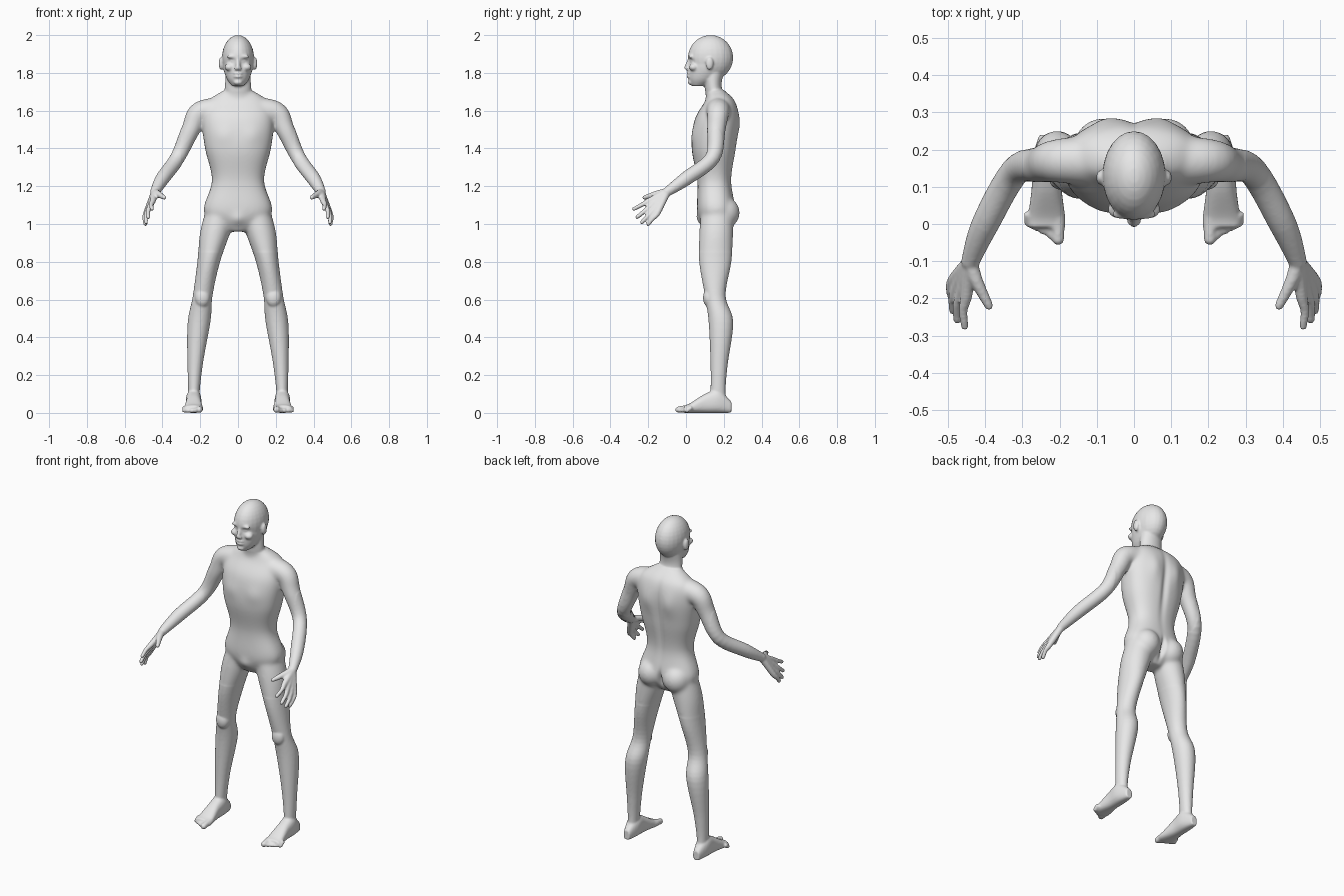
import bpy, bmesh
from math import cos, sin, pi, exp, copysign
from mathutils import Vector, Matrix

cube = bpy.data.objects.get("Cube")
if cube:
    bpy.data.objects.remove(cube, do_unlink=True)

bm = bmesh.new()
X, Y, Z = Matrix.Identity(3)
TUBE_UP = Vector((1, 2, 3)).normalized()


def spline(rows, steps=6):
    """Catmull-Rom interpolation through rows of numbers."""
    rows = [Vector(row) for row in rows]
    out = []
    for i in range(len(rows) - 1):
        start, end = rows[i], rows[i + 1]
        leave = (end - rows[max(i - 1, 0)]) / 2
        arrive = (rows[min(i + 2, len(rows) - 1)] - start) / 2
        for k in range(steps):
            t = k / steps
            s = 1 - t
            out.append(start * (s * s * (1 + 2 * t)) + leave * (t * s * s)
                       + end * (t * t * (1 + 2 * s)) - arrive * (t * t * s))
    return out + [rows[-1]]


def ring(center, u, v, power=2, count=32):
    """Superellipse around a centre."""
    points = []
    for j in range(count):
        c, s = cos(2 * pi * j / count), sin(2 * pi * j / count)
        points.append(center + u * copysign(abs(c) ** (2 / power), c)
                      + v * copysign(abs(s) ** (2 / power), s))
    return points


def skin(rings):
    """Closed surface over a series of rings."""
    loops = [[bm.verts.new(point) for point in points] for points in rings]
    count = len(loops[0])
    for low, high in zip(loops, loops[1:]):
        for j in range(count):
            k = (j + 1) % count
            bm.faces.new((low[j], low[k], high[k], high[j]))
    bm.faces.new(loops[0])
    bm.faces.new(loops[-1])


def slices(levels, middle, power=2, along=Z, across=Y):
    """Levels hold a position on the axis, half width, near and far limit."""
    rings = []
    for position, half, near, far in spline(levels.values()):
        center = along * position + across * ((near + far) / 2) + X * middle(position)
        rings.append(ring(center, X * half, across * ((far - near) / 2), power))
    skin(rings)


def blob(center, size):
    bmesh.ops.create_uvsphere(bm, u_segments=24, v_segments=16, radius=1,
                              matrix=Matrix.Translation(center) @ Matrix.Diagonal((*size, 1)))


def tube(rows):
    """Round tube through rows of x, y, z, radius, with a rounded tip."""
    path = spline(rows)
    rings = []
    for i, point in enumerate(path):
        ahead, behind = path[min(i + 1, len(path) - 1)], path[max(i - 1, 0)]
        tangent = (ahead - behind).to_3d().normalized()
        u = tangent.cross(TUBE_UP).normalized()
        rings.append(ring(point.to_3d(), u * point.w, tangent.cross(u) * point.w))
    skin(rings)
    blob(path[-1].to_3d(), [path[-1].w] * 3)


def on_axis(position):
    return 0


def leg_line(height):
    """The legs bow outwards towards the feet."""
    return .235 - height * height / 8


def foot_line(depth):
    return leg_line(0)


# Leg
slices({"hip": (1.06, .08, .08, .25),
        "groin": (.95, .08, .07, .25),
        "thigh": (.8, .06, .07, .24),
        "knee": (.62, .052, .1, .21),
        "calf": (.48, .06, .12, .25),
        "shin": (.25, .04, .13, .22),
        "ankle": (.1, .03, .13, .21),
        "heel": (.02, .03, .13, .23)}, leg_line)
knee = .61
blob((leg_line(knee), .12, knee), (.04, .03, .05))
blob((.085, .2, 1.06), (.08, .085, .085))

# Foot
slices({"heel": (.24, .02, 0, .06),
        "ankle": (.17, .04, 0, .12),
        "instep": (.1, .04, 0, .1),
        "ball": (.02, .05, 0, .05),
        "toe roots": (-.01, .05, 0, .04)}, foot_line, 2.5, Y, Z)

# Toes, shorter towards the outside
for i in range(5):
    radius = .012 if i else .017
    x, tip = .204 + i / 50, i / 90 - .04
    tube([(x, .03, .03, radius), (x, tip, radius, radius)])

# Arm
shoulder, elbow, wrist = (.2, .17, 1.59, .06), (.32, .14, 1.35, .04), (.44, -.1, 1.17, .025)
collar, upper_arm, forearm = (.06, .17, 1.6, .075), (.25, .16, 1.5, .05), (.4, 0, 1.24, .037)
tube([collar, shoulder, upper_arm, elbow, forearm, wrist])

# Fingers fan out between the first and the last
palm = Vector(wrist).to_3d()
first_knuckle, last_knuckle = Vector((.45, -.19, 1.125)), Vector((.485, -.15, 1.06))
first_tip, last_tip = Vector((.455, -.275, 1.08)), Vector((.49, -.2, 1))
reach = Vector((.01, -.01, -.02))
for i in range(4):
    fan = i / 3
    knuckle = first_knuckle.lerp(last_knuckle, fan)
    tip = first_tip.lerp(last_tip, fan) + reach * sin(pi * fan)
    bend = (knuckle + tip) / 2 + X / 150
    tube([(*palm, .02), (*knuckle, .016), (*bend, .012), (*tip, .011)])
tube([(*palm, .02), (.425, -.15, 1.16, .018), (.39, -.22, 1.14, .012)])

# Ear, brow, cheek, nostril
blob((.09, .125, 1.85), (.012, .02, .034))
blob((.03, .026, 1.886), (.03, .014, .01))
blob((.045, .04, 1.83), (.026, .024, .02))
blob((.01, .006, 1.822), (.01, .01, .008))

# Mirror the paired parts to the other side
copy = bmesh.ops.duplicate(bm, geom=bm.verts[:] + bm.edges[:] + bm.faces[:])
copied = [item for item in copy["geom"] if isinstance(item, bmesh.types.BMVert)]
bmesh.ops.scale(bm, vec=(-1, 1, 1), verts=copied)

# Torso
slices({"crotch": (.96, .05, .1, .2),
        "hips": (1.06, .18, .06, .26),
        "waist": (1.23, .138, .06, .24),
        "ribs": (1.4, .175, .03, .265),
        "chest": (1.55, .19, .045, .28),
        "collar": (1.65, .16, .1, .26),
        "throat": (1.71, .07, .12, .2)}, on_axis, 2.4)

# Neck
slices({"base": (1.62, .08, .11, .24),
        "throat": (1.72, .07, .1, .19),
        "skull": (1.8, .066, .09, .2)}, on_axis)

# Head
blob((0, .13, 1.88), (.085, .12, .12))
slices({"chin": (1.73, .03, .03, .1),
        "jaw": (1.77, .06, .014, .17),
        "cheeks": (1.84, .08, .014, .23),
        "temples": (1.91, .07, .02, .2)}, on_axis)

# Nose, lips, chin
tube([(0, .02, 1.875, .01), (0, .002, 1.828, .012)])
for height in (1.78, 1.797):
    blob((0, .014, height), (.023, .01, .007))
blob((0, .026, 1.75), (.024, .016, .014))

bmesh.ops.recalc_face_normals(bm, faces=bm.faces[:])
mesh = bpy.data.meshes.new("body")
bm.to_mesh(mesh)
bm.free()
body = bpy.data.objects.new("body", mesh)
bpy.context.collection.objects.link(body)

# Fuse the parts into one skin
fuse = body.modifiers.new("fuse", "REMESH")
fuse.mode = "VOXEL"
fuse.voxel_size = .006
soften = body.modifiers.new("soften", "SMOOTH")
soften.factor = .5
soften.iterations = 4
graph = bpy.context.evaluated_depsgraph_get()
fused = bpy.data.meshes.new_from_object(body.evaluated_get(graph))
body.modifiers.clear()
body.data = fused
bm = bmesh.new()
bm.from_mesh(fused)


def press(center, radii, push):
    """Soft brush stroke along y, on both sides if it is off centre."""
    for side in ((1, -1) if center[0] else (1,)):
        middle = Vector((center[0] * side, *center[1:]))
        for vert in bm.verts:
            offset = vert.co - middle
            falloff = exp(-sum((d / r) ** 2 for d, r in zip(offset, radii)))
            vert.co.y += push * falloff


# Blend the trunk where limbs meet it
trunk = [v for v in bm.verts if abs(v.co.x) < .3 and .85 < v.co.z < 1.7]
for _ in range(20):
    bmesh.ops.smooth_vert(bm, verts=trunk, factor=.5,
                          use_axis_x=True, use_axis_y=True, use_axis_z=True)

# Eye sockets and eyes
press((.033, .02, 1.863), (.02, .04, .012), .011)
press((.033, .03, 1.862), (.012, .03, .007), -.007)

# Spine, shoulder blades, seat, chest, lower pelvis
press((0, .28, 1.42), (.02, .06, .2), -.012)
press((.075, .28, 1.53), (.04, .05, .07), .01)
press((0, .28, 1.04), (.012, .07, .05), -.03)
press((.08, .04, 1.47), (.05, .05, .05), -.006)
press((0, .06, 1.02), (.035, .04, .035), -.012)

for face in bm.faces:
    face.smooth = True
bm.to_mesh(fused)
bm.free()

# Single skin colour
plain_grey = bpy.data.materials.new("plain grey")
plain_grey.use_nodes = True
colour = (.8, .8, .8, 1)
plain_grey.diffuse_color = colour
plain_grey.node_tree.nodes["Principled BSDF"].inputs["Base Color"].default_value = colour
fused.materials.clear()
fused.materials.append(plain_grey)
